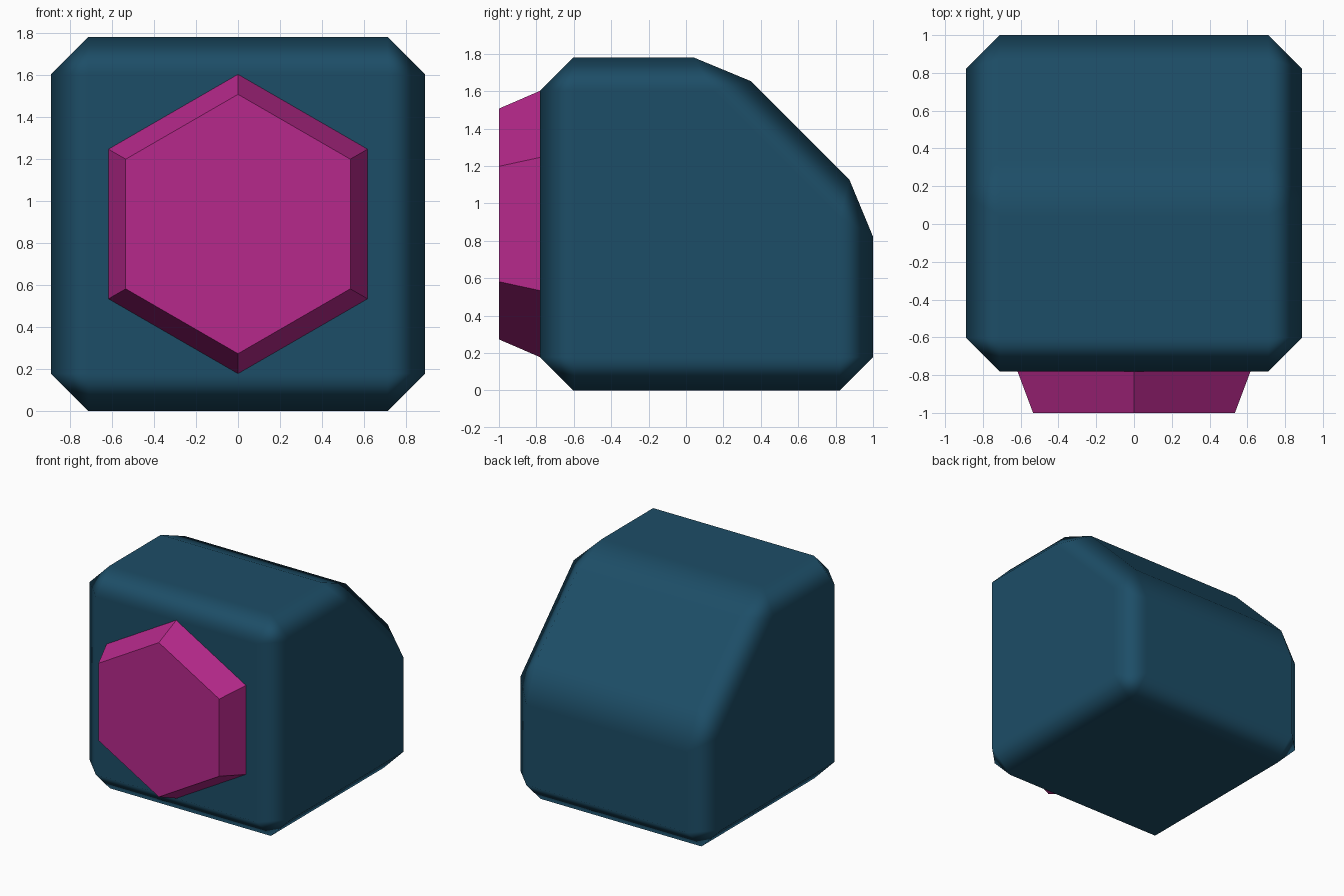
import bpy, bmesh
from math import radians

if "Cube" in bpy.data.objects:
    bpy.data.objects.remove(bpy.data.objects["Cube"])


def paint(obj, name, rgb):
    mat = bpy.data.materials.new(name)
    mat.diffuse_color = (*rgb, 1)
    mat.use_nodes = True
    mat.node_tree.nodes["Principled BSDF"].inputs["Base Color"].default_value = mat.diffuse_color
    obj.data.materials.append(mat)


# Body: side profile (y, z) extruded across x, then chamfered on every edge
half_width = 0.89
profile = [(-0.78, 0), (1, 0), (1, 1), (0.22, 1.78), (-0.78, 1.78)]
bm = bmesh.new()
side = bm.faces.new([bm.verts.new((-half_width, y, z)) for y, z in profile])
ext = bmesh.ops.extrude_face_region(bm, geom=[side])
moved = [v for v in ext["geom"] if isinstance(v, bmesh.types.BMVert)]
bmesh.ops.translate(bm, verts=moved, vec=(2 * half_width, 0, 0))
bmesh.ops.recalc_face_normals(bm, faces=bm.faces[:])
mesh = bpy.data.meshes.new("body")
bm.to_mesh(mesh)
bm.free()
for poly in mesh.polygons:
    poly.use_smooth = True
body = bpy.data.objects.new("body", mesh)
bpy.context.collection.objects.link(body)
bevel = body.modifiers.new("chamfer", "BEVEL")
bevel.width = 0.178
bevel.segments = 1
bevel.limit_method = "ANGLE"
bevel.angle_limit = radians(30)
bevel.harden_normals = True
paint(body, "dark_blue", (0.012, 0.075, 0.135))

# Front knob: tapered hexagonal stub, point up
bpy.ops.mesh.primitive_cone_add(vertices=6, radius1=0.712, radius2=0.617, depth=0.22,
                                location=(0, -0.89, 0.89),
                                rotation=(radians(90), 0, 0))
knob = bpy.context.object
knob.name = "front_hex_knob"
paint(knob, "magenta", (0.47, 0.022, 0.26))
